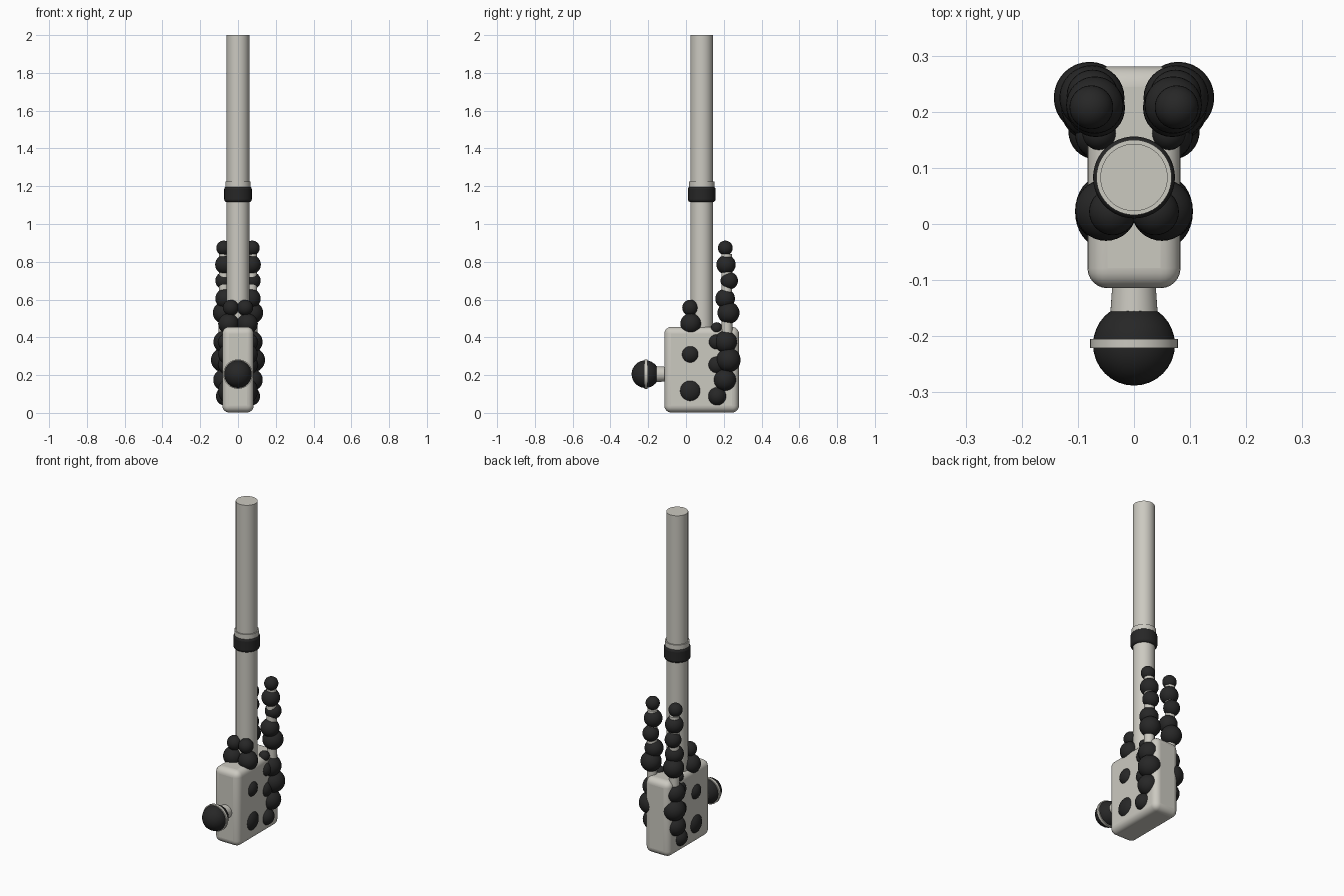
import bpy, math
from mathutils import Vector

cube = bpy.data.objects.get("Cube")
if cube:
    bpy.data.objects.remove(cube, do_unlink=True)


def material(name, color):
    m = bpy.data.materials.new(name)
    m.use_nodes = True
    m.diffuse_color = color
    bsdf = next(n for n in m.node_tree.nodes if n.type == 'BSDF_PRINCIPLED')
    bsdf.inputs["Base Color"].default_value = color
    return m


LIGHT = material("warm light grey", (0.6, 0.585, 0.53, 1))
DARK = material("charcoal black", (0.02, 0.02, 0.02, 1))


def finish(name, mat):
    ob = bpy.context.object
    ob.name = name
    ob.data.materials.append(mat)
    bpy.ops.object.shade_smooth_by_angle(angle=math.radians(35))
    return ob


def ball(name, loc, r, flat=1.0):
    bpy.ops.mesh.primitive_uv_sphere_add(segments=32, ring_count=16, radius=r, location=loc)
    bpy.context.object.scale.x = flat
    return finish(name, DARK)


def rod(name, start, end, r, mat, r_end=None, bevel=0):
    a, b = Vector(start), Vector(end)
    bpy.ops.mesh.primitive_cone_add(vertices=48, radius1=r, radius2=r_end or r,
                                    depth=(b - a).length, location=(a + b) / 2)
    ob = bpy.context.object
    ob.rotation_euler = (b - a).to_track_quat('Z', 'Y').to_euler()
    if bevel:
        mod = ob.modifiers.new("round", 'BEVEL')
        mod.width, mod.segments = bevel, 4
    return finish(name, mat)


# Rounded block
bpy.ops.mesh.primitive_cube_add(size=1, location=(0, 0.083, 0.2285))
body = bpy.context.object
body.scale = (0.166, 0.395, 0.453)
bpy.ops.object.transform_apply(location=False, rotation=False, scale=True)
bevel = body.modifiers.new("round", 'BEVEL')
bevel.width, bevel.segments = 0.036, 6
finish("body_block", LIGHT)

# Tall pipe with its collar
AXIS = 0.083
rod("tall_pipe", (0, AXIS, 0.4), (0, AXIS, 2), 0.06, LIGHT)
rod("pipe_grip", (0, AXIS, 1.115), (0, AXIS, 1.2), 0.073, DARK, bevel=0.016)
rod("pipe_collar", (0, AXIS, 1.19), (0, AXIS, 1.225), 0.067, LIGHT)

# Front knob
rod("knob_neck", (0, -0.1, 0.205), (0, -0.17, 0.205), 0.038, LIGHT, 0.043)
ball("knob_ball", (0, -0.215, 0.205), 0.073)
rod("knob_band", (0, -0.205, 0.205), (0, -0.221, 0.205), 0.078, LIGHT)

# Rear bead chains: x, y, z, radius
CHAIN = [(0.067, 0.165, 0.088, 0.05), (0.072, 0.206, 0.175, 0.059),
         (0.079, 0.225, 0.28, 0.064), (0.07, 0.21, 0.376, 0.06),
         (0.075, 0.225, 0.53, 0.058), (0.068, 0.207, 0.605, 0.052),
         (0.074, 0.229, 0.7, 0.046), (0.07, 0.212, 0.785, 0.051),
         (0.076, 0.208, 0.873, 0.039)]
# Beads set beside and above the block
STUDS = [(0.06, 0.16, 0.376, 0.045), (0.06, 0.162, 0.255, 0.05)]
PORTS = [(0.06, 0.022, 0.31, 0.05), (0.06, 0.022, 0.117, 0.062)]

for side, s in (("left", 1), ("right", -1)):
    for i, (x, y, z, r) in enumerate(CHAIN):
        ball(f"{side}_chain_bead_{i + 1}", (s * x, y, z), r)
    for i, (x, y, z, r) in enumerate(STUDS + PORTS):
        ball(f"{side}_side_dome_{i + 1}", (s * x, y, z), r, 0.045 / r)
    ball(f"{side}_small_bead", (s * 0.062, 0.162, 0.45, ), 0.03)
    ball(f"{side}_front_bead_lower", (s * 0.05, 0.025, 0.472), 0.055)
    ball(f"{side}_front_bead_upper", (s * 0.038, 0.022, 0.557), 0.042)
    rod(f"{side}_chain_rod", (s * 0.075, 0.218, 0.3), (s * 0.073, 0.215, 0.84), 0.028, LIGHT)
